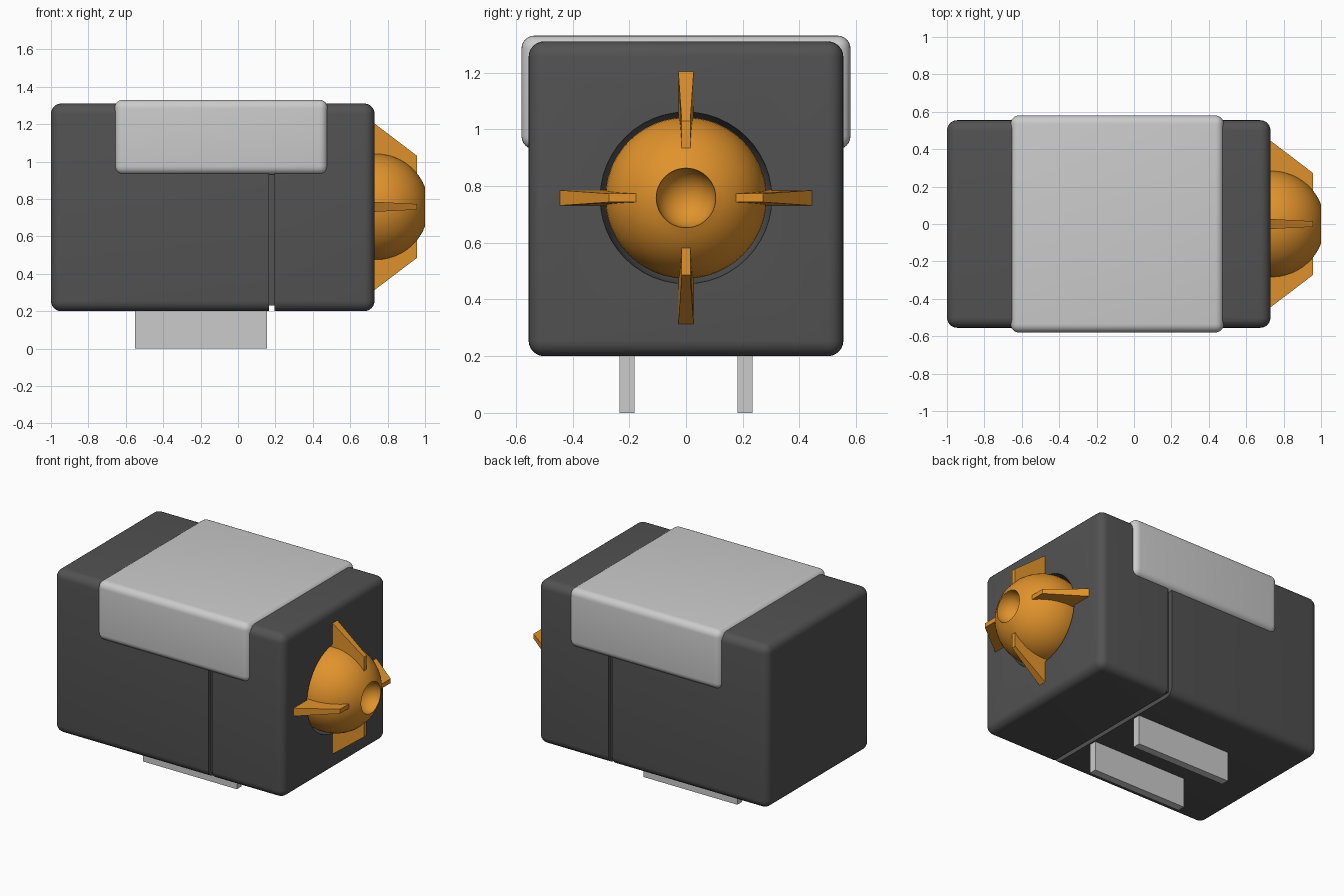
import bpy, bmesh
from math import sin, cos, asin, pi
from mathutils import Matrix, Vector

if "Cube" in bpy.data.objects:
    bpy.data.objects.remove(bpy.data.objects["Cube"])

AXIS = Vector((0, 0, 0.758))   # height of the nose axis
NOSE_X, NOSE_R, DENT_R = 0.735, 0.285, 0.105


def material(name, rgb):
    m = bpy.data.materials.new(name)
    m.diffuse_color = (*rgb, 1)
    m.use_nodes = True
    m.node_tree.nodes["Principled BSDF"].inputs["Base Color"].default_value = m.diffuse_color
    return m


dark = material("dark_grey", (0.085, 0.085, 0.085))
orange = material("orange", (0.75, 0.29, 0.025))


def finish(name, bm, mat=None, smooth=True):
    bmesh.ops.recalc_face_normals(bm, faces=bm.faces)
    me = bpy.data.meshes.new(name)
    bm.to_mesh(me)
    bm.free()
    ob = bpy.data.objects.new(name, me)
    bpy.context.collection.objects.link(ob)
    if mat:
        me.materials.append(mat)
    if smooth:
        smooth_by_angle(ob)
    return ob


def activate(ob):
    bpy.ops.object.select_all(action='DESELECT')
    ob.select_set(True)
    bpy.context.view_layer.objects.active = ob


def smooth_by_angle(ob):
    activate(ob)
    bpy.ops.object.shade_smooth_by_angle(angle=0.6)


def box(name, x, y, z, bevel=0, mat=None):
    bm = bmesh.new()
    bmesh.ops.create_cube(bm, size=1)
    for v in bm.verts:
        v.co = [(lo + hi) / 2 + c * (hi - lo) for c, (lo, hi) in zip(v.co, (x, y, z))]
    if bevel:
        bmesh.ops.bevel(bm, geom=bm.edges[:], offset=bevel, segments=6,
                        profile=0.5, affect='EDGES')
    return finish(name, bm, mat, bevel > 0)


def lathe(name, profile, steps, mat=None):
    # profile of (x, radius) points turned around the nose axis
    bm = bmesh.new()
    vs = [bm.verts.new((x, 0, r)) for x, r in profile]
    es = [bm.edges.new(p) for p in zip(vs, vs[1:])]
    bmesh.ops.spin(bm, geom=vs + es, cent=(0, 0, 0), axis=(1, 0, 0),
                   angle=2 * pi, steps=steps)
    bmesh.ops.remove_doubles(bm, verts=bm.verts, dist=1e-5)
    bmesh.ops.translate(bm, verts=bm.verts, vec=AXIS)
    return finish(name, bm, mat)


def cut(ob, cutter):
    mod = ob.modifiers.new("cut", 'BOOLEAN')
    mod.object, mod.operation, mod.solver = cutter, 'DIFFERENCE', 'EXACT'
    activate(ob)
    bpy.ops.object.modifier_apply(modifier=mod.name)
    bpy.data.objects.remove(cutter, do_unlink=True)


# Housing with rounded edges
body = box("body", (-1, 0.73), (-0.555, 0.555), (0.2, 1.31), 0.055, dark)

# Seam groove around the housing
groove = box("groove_cutter", (0.165, 0.195), (-0.7, 0.7), (0.1, 1.5))
core = box("groove_core", (0.1, 0.3), (-0.525, 0.525), (0.23, 1.28))
cut(groove, core)
cut(body, groove)

# Round socket for the nose
arc = [pi * i / 24 for i in range(25)]
cut(body, lathe("socket_cutter", [(NOSE_X - 0.303 * cos(a), 0.303 * sin(a)) for a in arc], 48))
body.data.materials.clear()
body.data.materials.append(dark)
smooth_by_angle(body)

# Clamp saddled over the top
box("clamp", (-0.66, 0.48), (-0.58, 0.58), (0.93, 1.33), 0.045)

# Two skid feet
for side, name in ((-1, "front_foot"), (1, "back_foot")):
    y = sorted((side * 0.182, side * 0.234))
    box(name, (-0.55, 0.155), y, (0, 0.22))

# Ball nose with a bowl-shaped dent
rim = asin(DENT_R / NOSE_R)
prof = [(NOSE_X + NOSE_R * cos(a), NOSE_R * sin(a))
        for a in (pi + (rim - pi) * i / 24 for i in range(25))]
rim_x = prof[-1][0]
prof += [(rim_x - DENT_R * sin(a), DENT_R * cos(a)) for a in (pi / 2 * i / 8 for i in range(1, 9))]
lathe("nose", prof, 48, orange)

# Four tapered fins around the nose: (x, radius, half thickness)
FIN = [(0.715, 0.2, 0.027), (0.715, 0.445, 0.027), (0.73, 0.445, 0.027),
       (0.958, 0.272, 0.015), (0.958, 0.175, 0.015)]
for k, name in enumerate(("top_fin", "front_fin", "bottom_fin", "back_fin")):
    bm = bmesh.new()
    a, b = ([bm.verts.new((x, s * t, r)) for x, r, t in FIN] for s in (-1, 1))
    bm.faces.new(a)
    bm.faces.new(b[::-1])
    for i in range(len(FIN)):
        j = (i + 1) % len(FIN)
        bm.faces.new((a[j], a[i], b[i], b[j]))
    bmesh.ops.transform(bm, verts=bm.verts,
                        matrix=Matrix.Translation(AXIS) @ Matrix.Rotation(k * pi / 2, 4, 'X'))
    finish(name, bm, orange, False)
